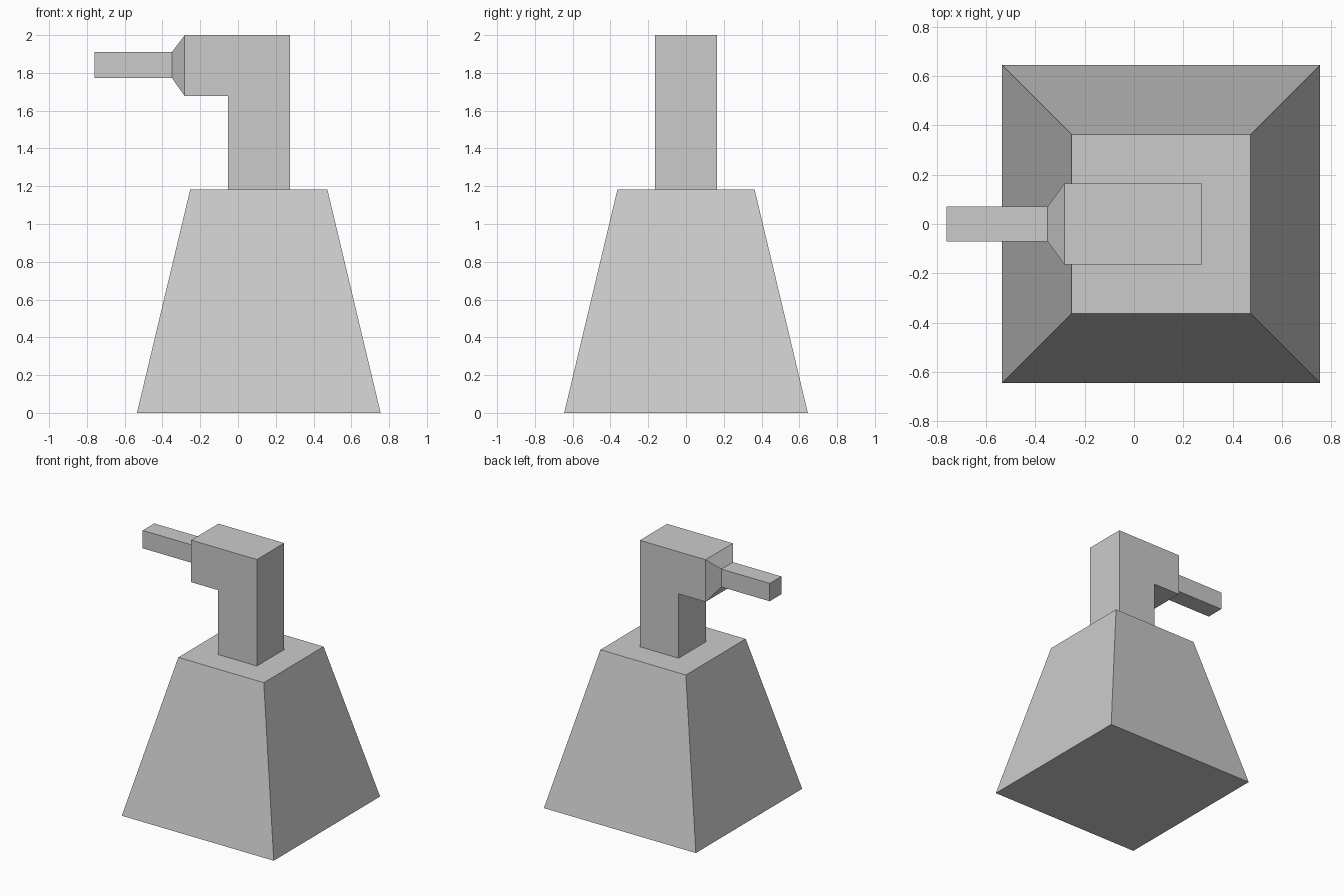
import bpy
import bmesh
from mathutils import Vector

cube = bpy.data.objects.get("Cube")
if cube:
    bpy.data.objects.remove(cube, do_unlink=True)

# One plain grey for everything
grey = bpy.data.materials.new("plain grey")
grey.use_nodes = True
colour = (0.6, 0.6, 0.6, 1)
grey.diffuse_color = colour
grey.node_tree.nodes["Principled BSDF"].inputs["Base Color"].default_value = colour


def finish(name, bm):
    """Turn a bmesh into a flat-shaded object."""
    bmesh.ops.recalc_face_normals(bm, faces=bm.faces)
    mesh = bpy.data.meshes.new(name)
    bm.to_mesh(mesh)
    bm.free()
    mesh.materials.append(grey)
    obj = bpy.data.objects.new(name, mesh)
    bpy.context.collection.objects.link(obj)
    return obj


def extrude(bm, face, move, scale=1.0):
    """Push a face out by a vector, scale it about its centre, return the new cap."""
    cap = bmesh.ops.extrude_discrete_faces(bm, faces=[face])["faces"][0]
    centre = cap.calc_center_median()
    for v in cap.verts:
        v.co = centre + (v.co - centre) * scale + Vector(move)
    return cap


# Bottle body: square base tapering to a flat shoulder
bm = bmesh.new()
half = 0.645
base = bm.faces.new([bm.verts.new((0.11 + half * sx, half * sy, 0))
                     for sx, sy in ((-1, -1), (1, -1), (1, 1), (-1, 1))])
underside = base.copy()
extrude(bm, base, (0, 0, 1.183), 0.363 / half)
bmesh.ops.remove_doubles(bm, verts=bm.verts, dist=0.0001)
finish("bottle_body", bm)

# Pump: stem and head as one bent profile, given depth along y
bm = bmesh.new()
depth = 0.165
stem_left, stem_right, head_left = -0.053, 0.276, -0.282
shoulder, head_low, head_top = 1.183, 1.677, 2.0
profile = [(stem_left, shoulder), (stem_right, shoulder), (stem_right, head_top),
           (head_left, head_top), (head_left, head_low), (stem_left, head_low)]
front = bm.faces.new([bm.verts.new((x, -depth, z)) for x, z in profile])
back = front.copy()
extrude(bm, front, (0, 2 * depth, 0))
bmesh.ops.remove_doubles(bm, verts=bm.verts, dist=0.0001)
bmesh.ops.recalc_face_normals(bm, faces=bm.faces)

# Nozzle: the head's end face tapers in, then runs straight out
end = min(bm.faces, key=lambda f: f.calc_center_median().x)
neck = extrude(bm, end, (-0.068, 0, 0.003), 0.425)
extrude(bm, neck, (-0.41, 0, 0))
finish("pump_head", bm)
